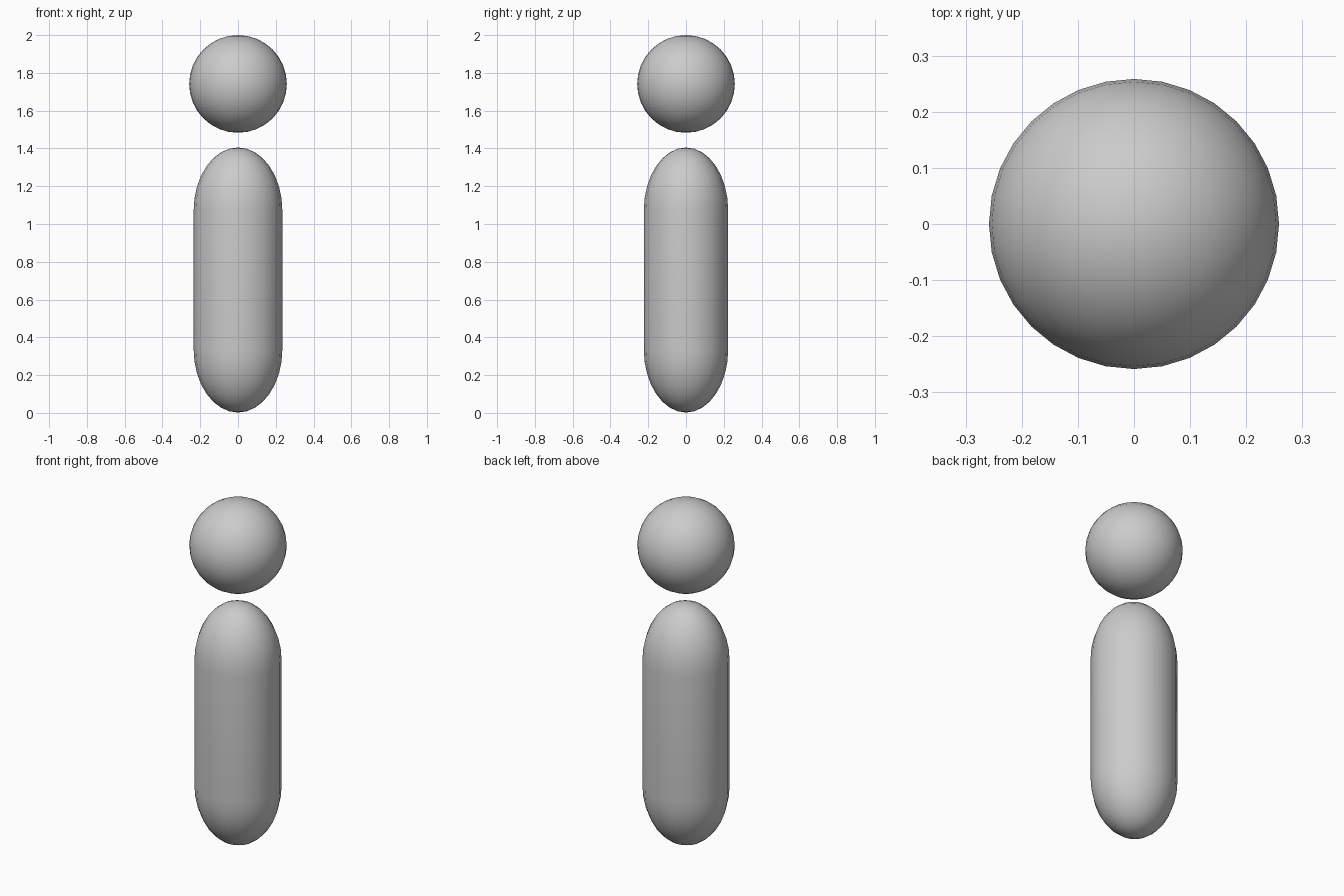
import bpy, bmesh
from math import sin, cos, pi

if "Cube" in bpy.data.objects:
    bpy.data.objects.remove(bpy.data.objects["Cube"])

# Head: plain sphere
bpy.ops.mesh.primitive_uv_sphere_add(segments=32, ring_count=16, radius=0.2585, location=(0, 0, 1.7415))
head = bpy.context.object
head.name = "head"
bpy.ops.object.shade_smooth()

# Body: stretched capsule, made by pulling the two halves of a sphere apart
RX, RY, CAP, TOP, BOTTOM = 0.235, 0.2235, 0.335, 1.407, 0.004
N, RINGS = 20, 8
bm = bmesh.new()
levels = [(cos(i * pi / 2 / RINGS), -sin(i * pi / 2 / RINGS)) for i in range(RINGS - 1, -1, -1)]
profile = [(r, BOTTOM + CAP + CAP * h) for r, h in levels]
profile += [(r, TOP - CAP - CAP * h) for r, h in reversed(levels)]
rings = [[bm.verts.new((RX * r * cos(2 * pi * k / N), RY * r * sin(2 * pi * k / N), z))
          for k in range(N)] for r, z in profile]
for a, b in zip(rings, rings[1:]):
    for k in range(N):
        j = (k + 1) % N
        bm.faces.new((a[k], a[j], b[j], b[k]))
for ring, z in ((rings[0], BOTTOM), (rings[-1], TOP)):
    tip = bm.verts.new((0, 0, z))
    for k in range(N):
        bm.faces.new((ring[k], ring[(k + 1) % N], tip))
bmesh.ops.recalc_face_normals(bm, faces=bm.faces)
mesh = bpy.data.meshes.new("body")
bm.to_mesh(mesh)
bm.free()
mesh.shade_smooth()
body = bpy.data.objects.new("body", mesh)
bpy.context.collection.objects.link(body)
body.location.z = -BOTTOM + 0.002
